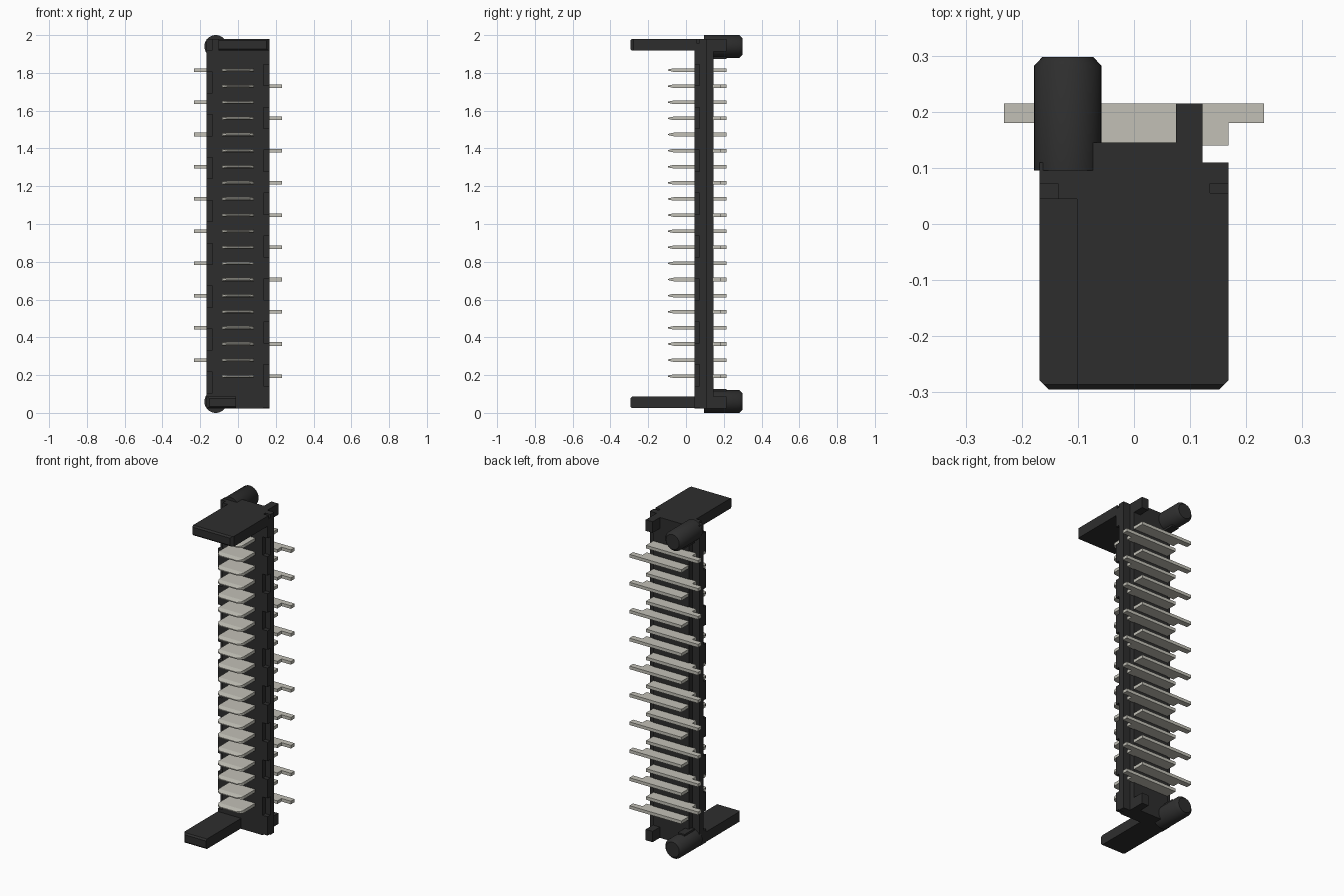
import bpy, bmesh, math
from mathutils import Matrix

cube = bpy.data.objects.get("Cube")
if cube:
    bpy.data.objects.remove(cube)


def material(name, col, rough):
    m = bpy.data.materials.new(name)
    m.use_nodes = True
    m.diffuse_color = (*col, 1)
    b = m.node_tree.nodes["Principled BSDF"]
    b.inputs["Base Color"].default_value = (*col, 1)
    b.inputs["Roughness"].default_value = rough
    return m


BLACK = material("black plastic", (0.027, 0.027, 0.027), 0.6)
METAL = material("pale metal", (0.54, 0.53, 0.47), 0.5)


def finish(bm, name, mat):
    bmesh.ops.recalc_face_normals(bm, faces=bm.faces)
    me = bpy.data.meshes.new(name)
    bm.to_mesh(me)
    bm.free()
    me.materials.append(mat)
    ob = bpy.data.objects.new(name, me)
    bpy.context.collection.objects.link(ob)
    return ob


def add_box(bm, x0, x1, y0, y1, z0, z1):
    m = Matrix.Translation(((x0 + x1) / 2, (y0 + y1) / 2, (z0 + z1) / 2)) \
        @ Matrix.Diagonal((x1 - x0, y1 - y0, z1 - z0, 1))
    bmesh.ops.create_cube(bm, size=1, matrix=m)


def add_prism(bm, outline, z0, z1):
    f = bm.faces.new([bm.verts.new((x, y, z0)) for x, y in outline])
    ext = bmesh.ops.extrude_face_region(bm, geom=[f])
    top = [v for v in ext["geom"] if isinstance(v, bmesh.types.BMVert)]
    bmesh.ops.translate(bm, verts=top, vec=(0, 0, z1 - z0))


# Housing bar with a stepped cross-section
X, XI, XS = 0.168, 0.135, 0.122
Y0, YN, YS, Y1 = 0.045, 0.072, 0.11, 0.145
Z0, Z1 = 0.022, 1.98
half = [(XI, Y0), (XI, YN), (X, YN), (X, YS), (XS, YS), (XS, Y1)]
bm = bmesh.new()
add_prism(bm, half + [(-x, y) for x, y in reversed(half)], Z0, Z1)
finish(bm, "housing", BLACK)

# Castellated front edges of the housing, staggered left to right
bm = bmesh.new()
pitch, length = 0.227, 0.115
for side, start in ((-1, -0.01), (1, 0.03 + pitch / 2 - length)):
    for i in range(10):
        a = max(Z0, start + i * pitch)
        b = min(Z1, start + i * pitch + length)
        if b - a > 0.01:
            x0, x1 = sorted((side * XI, side * X))
            add_box(bm, x0, x1, Y0, YN, a, b)
finish(bm, "edge_tabs", BLACK)


# Guide plates at both ends, with chamfered outer front corners
def guide_plate(name, x_in, x_out, z0, z1):
    c = 0.016 if x_out > x_in else -0.016
    outline = [(x_in, Y0 + 0.01), (x_in, -0.295), (x_out - c, -0.295),
               (x_out, -0.279), (x_out, Y0 + 0.01)]
    bm = bmesh.new()
    add_prism(bm, outline, z0, z1)
    bmesh.ops.recalc_face_normals(bm, faces=bm.faces)
    tip = [e for e in bm.edges if all(v.co.y < -0.29 for v in e.verts)
           and abs(e.verts[0].co.z - e.verts[1].co.z) < 1e-4]
    bmesh.ops.bevel(bm, geom=tip, offset=0.009, segments=1, affect='EDGES')
    finish(bm, name, BLACK)


guide_plate("upper_guide_plate", -0.102, X, 1.918, Z1)
guide_plate("lower_guide_plate", -0.01, -X, Z0 + 0.003, 0.086)


# Locating pegs, support ribs and corner nubs, mirrored top to bottom
def peg(name, z):
    bm = bmesh.new()
    rings = []
    for y, r in ((0.095, 0.06), (0.282, 0.06), (0.298, 0.045)):
        rings.append([bm.verts.new((-0.118 + r * math.cos(t), y, z + r * math.sin(t)))
                      for t in (2 * math.pi * i / 40 for i in range(40))])
    for a, b in zip(rings, rings[1:]):
        for i in range(40):
            j = (i + 1) % 40
            bm.faces.new((a[i], a[j], b[j], b[i])).smooth = True
    bm.faces.new(rings[0])
    bm.faces.new(rings[-1])
    for e in bm.edges:
        if e.calc_face_angle(0) > math.radians(30):
            e.smooth = False
    finish(bm, name, BLACK)


for label, s in (("upper", 1), ("lower", -1)):
    peg(label + "_peg", 1 + s * 0.94)
    for part, x0, x1, a, b in (("nub", 0.075, XS, 0.912, 0.98),
                               ("rib", -0.141, -0.095, 0.873, 0.91)):
        z0, z1 = sorted((1 + s * a, 1 + s * b))
        bm = bmesh.new()
        add_box(bm, x0, x1, 0.12, 0.215, max(z0, Z0), z1)
        finish(bm, f"{label}_{part}", BLACK)

# Contacts: tapered blade in front, offset solder tail behind, alternating sides
blades, tails = bmesh.new(), bmesh.new()
T = 0.0095
for i in range(20):
    z = 1.815 - i * 0.0853
    s = -1 if i % 2 == 0 else 1
    rings = []
    for y, w, t in ((0.06, 0.085, T), (-0.065, 0.085, T), (-0.082, 0.077, 0.006),
                    (-0.095, 0.057, 0.003)):
        rings.append([blades.verts.new((x, y, z + dz)) for x, dz in
                      ((-w, -t), (w, -t), (w, t), (-w, t))])
    for a, b in zip(rings, rings[1:]):
        for k in range(4):
            blades.faces.new((a[k], a[(k + 1) % 4], b[(k + 1) % 4], b[k]))
    blades.faces.new(rings[0])
    blades.faces.new(rings[-1])
    outline = [(-0.12, 0.14), (0.168, 0.14), (0.168, 0.18), (0.232, 0.18),
               (0.232, 0.215), (-0.12, 0.215)]
    add_prism(tails, [(s * x, y) for x, y in outline], z - T, z + T)
finish(blades, "contact_blades", METAL)
finish(tails, "contact_tails", METAL)
